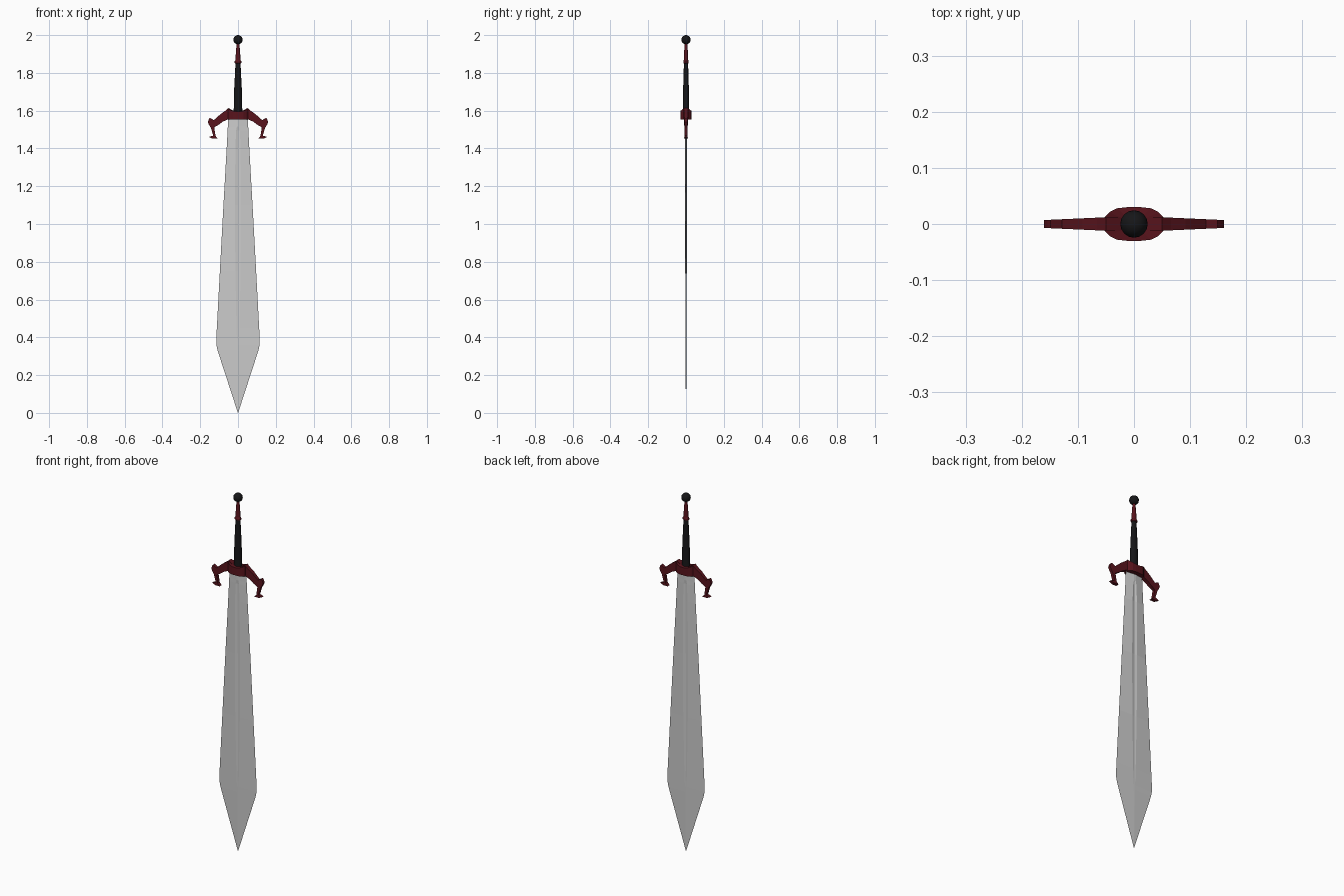
import bpy, bmesh
from math import cos, sin, pi

if "Cube" in bpy.data.objects:
    bpy.data.objects.remove(bpy.data.objects["Cube"])


def material(name, color):
    m = bpy.data.materials.new(name)
    m.diffuse_color = color
    m.use_nodes = True
    m.node_tree.nodes["Principled BSDF"].inputs["Base Color"].default_value = m.diffuse_color
    return m


RED = material("dark_red", (0.10, 0.007, 0.012, 1))
BLACK = material("black", (0.008, 0.008, 0.009, 1))


def finish(name, bm, mat=None, smooth=None):
    bmesh.ops.remove_doubles(bm, verts=bm.verts, dist=0.00005)
    bmesh.ops.recalc_face_normals(bm, faces=bm.faces)
    me = bpy.data.meshes.new(name)
    bm.to_mesh(me)
    bm.free()
    ob = bpy.data.objects.new(name, me)
    bpy.context.collection.objects.link(ob)
    if mat:
        me.materials.append(mat)
    if smooth:
        bpy.ops.object.select_all(action='DESELECT')
        ob.select_set(True)
        bpy.context.view_layer.objects.active = ob
        bpy.ops.object.shade_smooth_by_angle(angle=smooth)
    return ob


def loft(name, rings, mat=None, smooth=None):
    """Skin a stack of equal-length point rings and cap both ends."""
    bm = bmesh.new()
    rows = [[bm.verts.new(p) for p in r] for r in rings]
    n = len(rows[0])
    for a, b in zip(rows, rows[1:]):
        for i in range(n):
            j = (i + 1) % n
            bm.faces.new((a[i], a[j], b[j], b[i]))
    bm.faces.new(rows[0][::-1])
    bm.faces.new(rows[-1])
    return finish(name, bm, mat, smooth)


def ellipses(profile, sides=12):
    return [[(rx * cos(2 * pi * i / sides), ry * sin(2 * pi * i / sides), z)
             for i in range(sides)] for z, rx, ry in profile]


# Blade stations: z, half width, fuller half width, half thickness, fuller half thickness
stations = [
    (1.565, .052, .006, .0065, .0065), (1.515, .054, .006, .0065, .0065),
    (1.495, .055, .010, .0065, .0030), (1.40, .060, .014, .0060, .0025),
    (1.10, .077, .016, .0050, .0022), (0.75, .096, .014, .0040, .0020),
    (0.45, .112, .008, .0032, .0022), (0.395, .115, .006, .003, .0025),
    (0.36, .1145, .005, .003, .003), (0.33, .108, .004, .0028, .0028),
    (0.0, .0006, .0002, .0004, .0004)]
loft("blade", [[(w, 0, z), (f, t, z), (0, g, z), (-f, t, z),
                (-w, 0, z), (-f, -t, z), (0, -g, z), (f, -t, z)]
               for z, w, f, t, g in stations])

# Guard centre block: bevelled plan, ends raised to meet the arms
plan = [(0.053, .012), (0.044, .021), (0.03, .028), (0.012, .030)]
half = plan + [(-x, y) for x, y in plan[::-1]]
plan = half + [(-x, -y) for x, y in half]
loft("guard_block", [[(x, y, 1.552) for x, y in plan],
                     [(x, y, 1.594 + 6 * x * x) for x, y in plan],
                     [(x * .5, y * .5, 1.597) for x, y in plan]], RED)

# Guard arms: angular hooked outline, thinning outward
arm = [(0.02, 1.597), (0.05, 1.614), (0.066, 1.600), (0.092, 1.582),
       (0.128, 1.550), (0.149, 1.562), (0.154, 1.555), (0.160, 1.540),
       (0.154, 1.526), (0.144, 1.510), (0.131, 1.468), (0.154, 1.461),
       (0.135, 1.452), (0.107, 1.453), (0.119, 1.466), (0.126, 1.512),
       (0.104, 1.524), (0.080, 1.542), (0.05, 1.556), (0.02, 1.556)]
for side, s in (("right", 1), ("left", -1)):
    loft("guard_arm_" + side,
         [[(s * x, k * (.012 - .045 * max(0, x - .05)), z) for x, z in arm]
          for k in (-1, 1)], RED)

# Grip, upper collar and pommel
loft("grip", ellipses([(1.59, .023, .017), (1.72, .020, .015),
                       (1.855, .013, .011)]), BLACK, 0.7)
loft("collar", ellipses([(1.85, .013, .011), (1.853, .018, .014),
                         (1.862, .018, .014), (1.867, .014, .012),
                         (1.91, .011, .010), (1.96, .007, .007)]), RED)
bm = bmesh.new()
bmesh.ops.create_uvsphere(bm, u_segments=16, v_segments=10, radius=0.0245)
bmesh.ops.translate(bm, verts=bm.verts, vec=(0, 0, 1.9755))
finish("pommel", bm, BLACK, 0.7)
